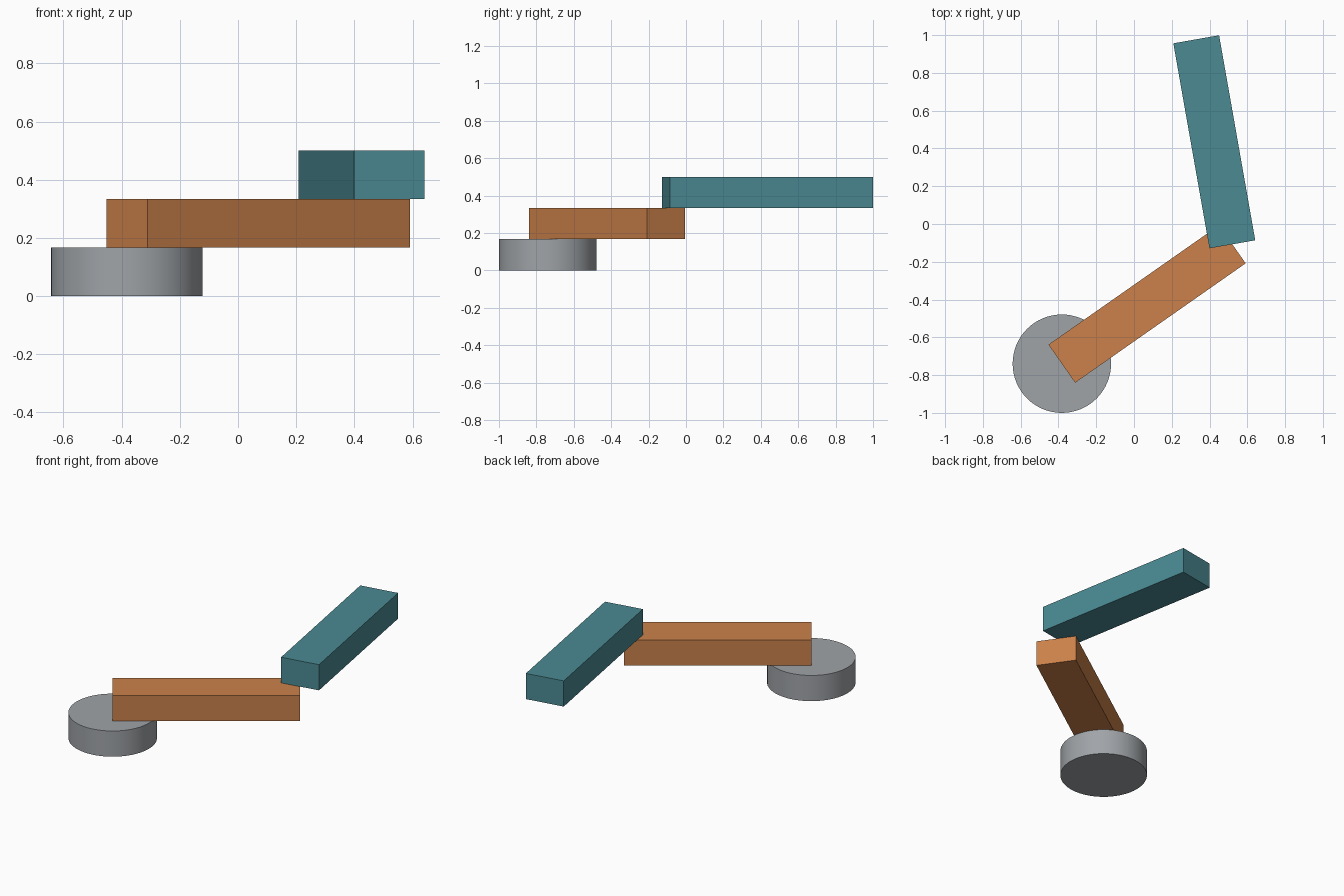
import bpy
import math
from mathutils import Vector

cube = bpy.data.objects.get("Cube")
if cube:
    bpy.data.objects.remove(cube, do_unlink=True)

LEVEL = 0.1667       # thickness of every part
ARM_LENGTH = 1.102
ARM_WIDTH = 0.246
BASE_RADIUS = 0.2605


def material(name, rgb):
    mat = bpy.data.materials.new(name)
    mat.use_nodes = True
    colour = (*rgb, 1)
    mat.diffuse_color = colour
    mat.node_tree.nodes["Principled BSDF"].inputs["Base Color"].default_value = colour
    return mat


def finish(name, mat):
    obj = bpy.context.object
    obj.name = obj.data.name = name
    obj.data.materials.append(mat)
    return obj


def arm(name, joint, degrees, level, mat):
    """Add a bar from a joint along a heading; return its far joint."""
    angle = math.radians(degrees)
    reach = Vector((math.cos(angle), math.sin(angle), 0)) * ARM_LENGTH
    centre = joint + reach / 2
    centre.z = (level + 0.5) * LEVEL
    bpy.ops.mesh.primitive_cube_add(size=1, location=centre, rotation=(0, 0, angle))
    obj = finish(name, mat)
    obj.scale = (ARM_LENGTH, ARM_WIDTH, LEVEL)
    return joint + reach


grey = material("grey", (0.35, 0.37, 0.39))
orange = material("orange", (0.60, 0.22, 0.07))
teal = material("teal", (0.07, 0.255, 0.29))

# Round base
pivot = Vector((-0.382, -0.7395, 0))
bpy.ops.mesh.primitive_cylinder_add(vertices=64, radius=BASE_RADIUS, depth=LEVEL,
                                    location=pivot + Vector((0, 0, LEVEL / 2)))
finish("base", grey)
bpy.ops.object.shade_smooth_by_angle(angle=math.radians(30))

# Two stacked arms joined end to end
elbow = arm("lower_arm", pivot, 35, 1, orange)
arm("upper_arm", elbow, 100, 2, teal)
